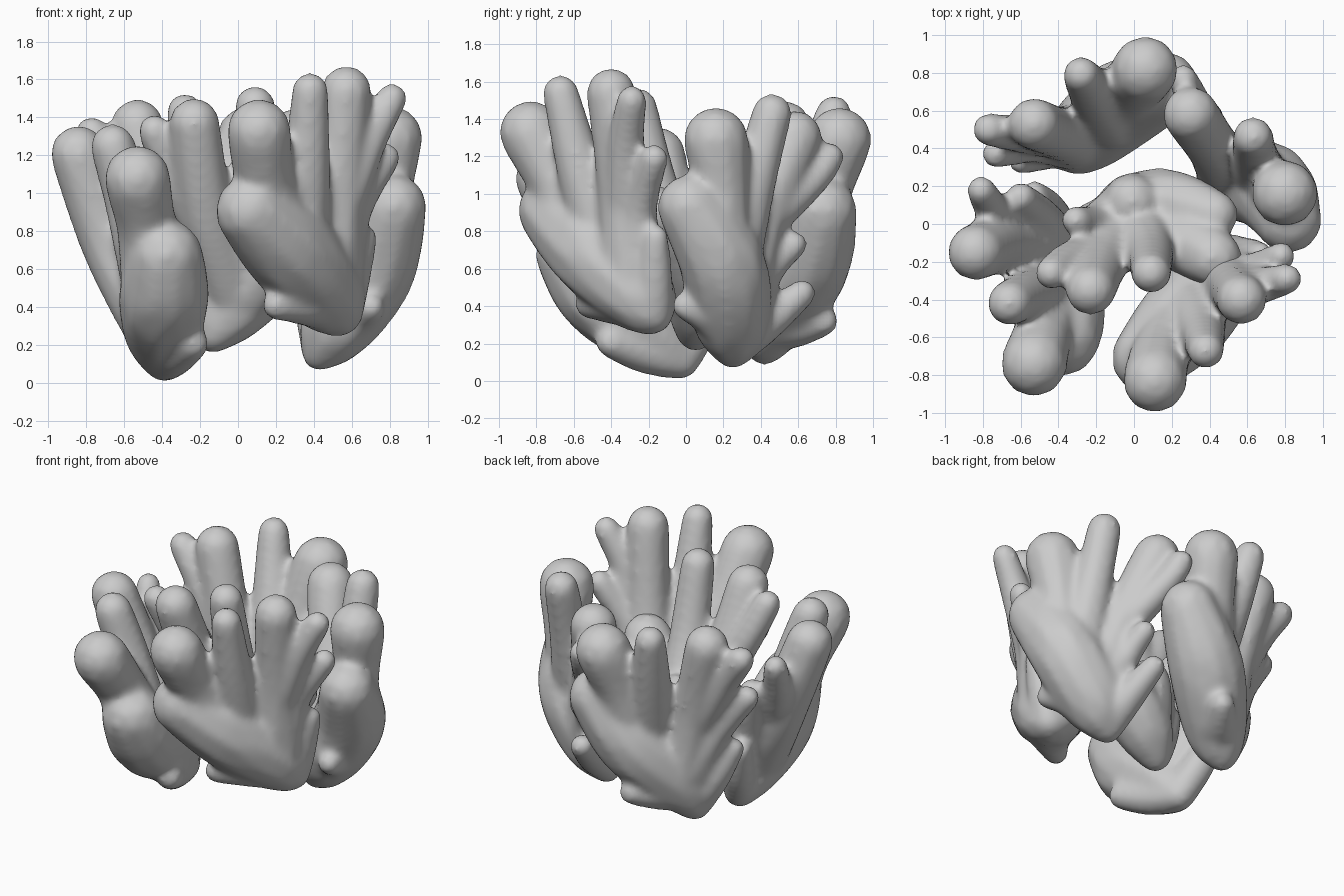
import bpy, bmesh, math
from mathutils import Vector, Matrix


def spline(p, t):
    """Catmull-Rom through 4D points (x, y, z, radius)."""
    n = len(p) - 1
    i = min(int(t * n), n - 1)
    u = t * n - i
    a, b, c, d = (Vector(p[max(0, min(n, k))]) for k in (i - 1, i, i + 1, i + 2))
    return 0.5 * (2 * b + (c - a) * u + (2 * a - 5 * b + 4 * c - d) * u * u
                  + (3 * b - a - 3 * c + d) * u ** 3)


def frond(name, branches):
    """Sweep rounded fingers along paths and fuse them into one smooth skin."""
    bm = bmesh.new()
    for path in branches:
        steps = 12 * (len(path) - 1)
        for k in range(steps + 1):
            t = k / steps
            q = spline(path, t)
            swell = 1.05 + 0.09 * math.sin(math.pi * t)   # fuller mid-length
            bmesh.ops.create_icosphere(bm, subdivisions=2, radius=q[3] * swell,
                                       matrix=Matrix.Translation(q.xyz))
    me = bpy.data.meshes.new(name)
    bm.to_mesh(me)
    bm.free()
    ob = bpy.data.objects.new(name, me)
    bpy.context.collection.objects.link(ob)
    r = ob.modifiers.new("fuse", 'REMESH')
    r.mode, r.voxel_size, r.use_smooth_shade = 'VOXEL', 0.021, True
    s = ob.modifiers.new("soften", 'SMOOTH')
    s.factor, s.iterations = 0.5, 14
    return ob


# front frond: fat double-ended palm and a fan of fingers
root = (.54, -.18, .36, .11)
hub = (.46, -.27, .48, .19)
frond("front_frond", [
    [root, hub, (.27, -.50, .71, .225), (.07, -.71, .91, .185)],
    [(.27, -.50, .72, .18), (.15, -.67, 1.04, .145), (.11, -.83, 1.33, .165)],
    [(.32, -.44, .75, .16), (.36, -.57, 1.15, .115), (.38, -.67, 1.54, .095)],
    [hub, (.52, -.33, 1.0, .13), (.57, -.40, 1.54, .13)],
    [(.53, -.32, .90, .12), (.68, -.32, 1.26, .09), (.81, -.29, 1.50, .08)],
    [hub, (.60, -.25, .88, .09), (.78, -.17, 1.19, .075)],
    [root, (.60, -.17, .55, .09), (.67, -.16, .77, .065)],
    [hub, (.33, -.42, .42, .10), (.20, -.52, .41, .075)],
])

# right frond
root = (.43, .25, .155, .09)
hub = (.54, .24, .34, .19)
frond("right_frond", [
    [root, hub, (.72, .19, .64, .21), (.82, .02, .93, .17)],
    [(.72, .18, .66, .17), (.77, .19, 1.0, .135), (.80, .16, 1.29, .17)],
    [(.66, .24, .62, .15), (.64, .37, 1.1, .11), (.63, .46, 1.43, .105)],
    [hub, (.43, .39, .85, .13), (.30, .58, 1.30, .145)],
    [(.42, .42, .85, .11), (.30, .68, 1.08, .08), (.26, .77, 1.20, .075)],
    [hub, (.44, .42, .58, .09), (.40, .58, .73, .07)],
    [root, (.41, .42, .30, .09), (.36, .62, .47, .075)],
    [hub, (.65, .12, .36, .10), (.70, .0, .40, .075)],
])

# back frond
root = (-.36, .42, .185, .10)
hub = (-.28, .46, .34, .18)
frond("back_frond", [
    [root, hub, (-.05, .64, .62, .215), (.16, .73, .91, .18)],
    [(-.05, .64, .66, .17), (0, .73, 1.02, .145), (.06, .82, 1.29, .17)],
    [(-.12, .56, .68, .16), (-.22, .70, 1.12, .115), (-.28, .79, 1.43, .095)],
    [hub, (-.40, .48, .85, .13), (-.53, .53, 1.36, .135)],
    [(-.42, .47, .80, .12), (-.63, .48, 1.13, .09), (-.77, .50, 1.32, .085)],
    [hub, (-.51, .42, .70, .09), (-.73, .37, 1.0, .075)],
    [root, (-.49, .38, .40, .09), (-.60, .33, .60, .065)],
    [hub, (-.18, .62, .30, .10), (-.10, .74, .32, .075)],
])

# left frond: lowest foot, bulging forward
root = (-.39, -.03, .11, .10)
hub = (-.40, -.19, .26, .175)
frond("left_frond", [
    [root, hub, (-.39, -.44, .46, .22), (-.38, -.61, .67, .19)],
    [(-.42, -.44, .47, .19), (-.48, -.58, .82, .145), (-.53, -.74, 1.08, .17)],
    [(-.44, -.36, .48, .16), (-.57, -.38, .95, .12), (-.66, -.42, 1.25, .115)],
    [hub, (-.66, -.10, .72, .145), (-.84, -.15, 1.21, .145)],
    [(-.64, -.06, .7, .11), (-.75, .08, .97, .085), (-.81, .18, 1.16, .075)],
    [hub, (-.50, .02, .60, .11), (-.60, .14, .92, .08)],
    [root, (-.46, .08, .30, .09), (-.53, .16, .50, .07)],
    [root, (-.33, -.22, .15, .10), (-.24, -.40, .21, .085)],
])

# middle frond: sloping stem, two fat lobes and upright fingers
root = (-.13, .05, .26, .10)
hub = (.0, .08, .42, .17)
frond("middle_frond", [
    [root, hub, (.20, .10, .62, .17), (.43, .05, .80, .12)],
    [hub, (.22, -.06, .68, .16), (.42, -.18, .90, .15)],
    [hub, (-.01, .12, .72, .14)],
    [hub, (.08, -.14, .95, .12), (.09, -.26, 1.46, .105)],
    [hub, (-.16, -.17, .88, .135), (-.23, -.35, 1.37, .13)],
    [(-.16, -.14, .8, .12), (-.34, -.19, 1.10, .09), (-.44, -.26, 1.33, .085)],
    [hub, (-.20, .0, .75, .10), (-.31, .02, 1.0, .075)],
    [root, (-.22, .02, .45, .09), (-.30, .0, .62, .065)],
])
